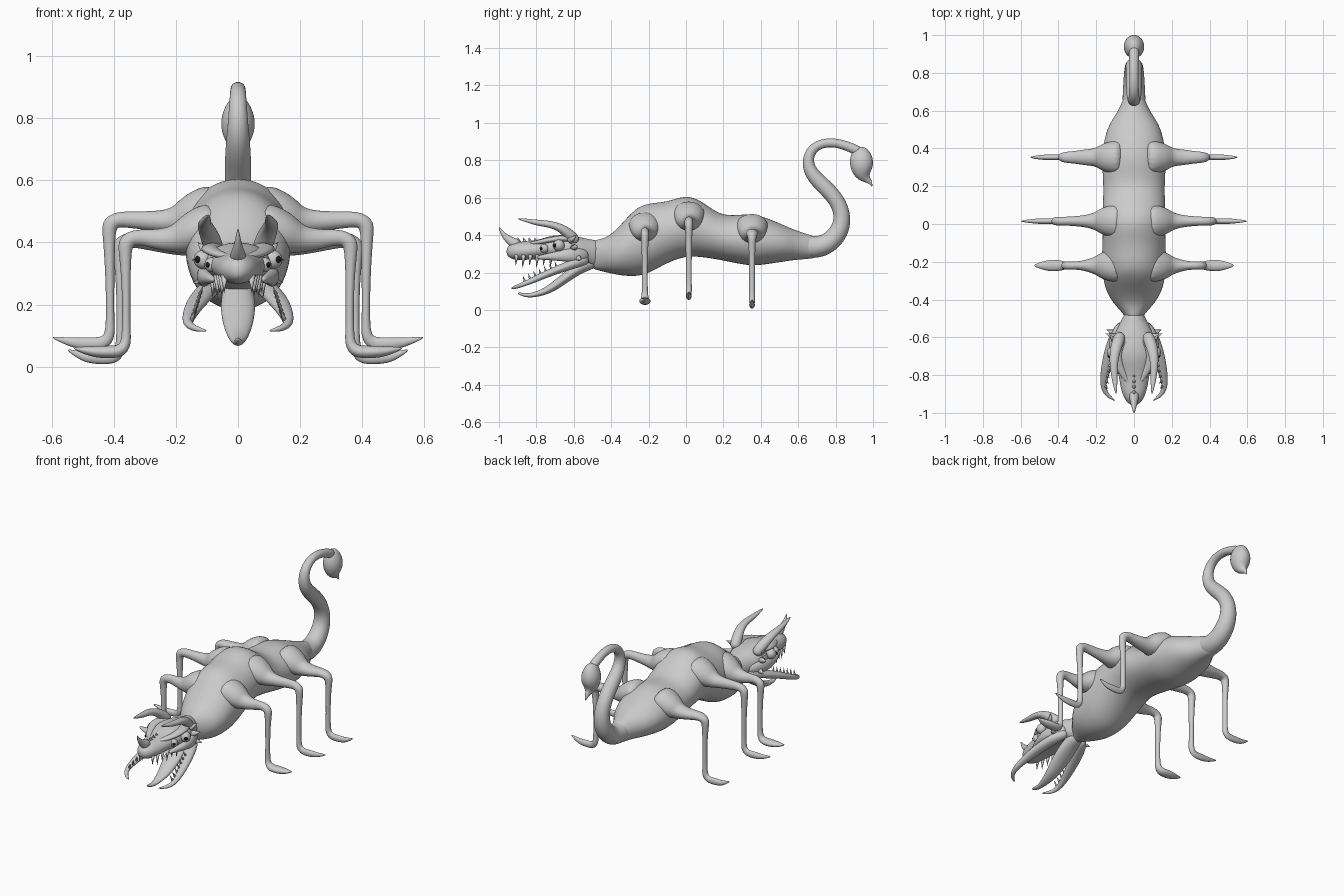
import bpy, bmesh, math
from mathutils import Vector, Matrix

X, Y = Vector((1, 0, 0)), Vector((0, 1, 0))


def finish(name, bm, mirror, subdiv, mat=None):
    bmesh.ops.recalc_face_normals(bm, faces=bm.faces)
    me = bpy.data.meshes.new(name)
    bm.to_mesh(me)
    bm.free()
    for p in me.polygons:
        p.use_smooth = True
    if mat:
        me.materials.append(mat)
    ob = bpy.data.objects.new(name, me)
    bpy.context.collection.objects.link(ob)
    if mirror:
        ob.modifiers.new("mirror", "MIRROR").use_mirror_merge = False
    if subdiv:
        s = ob.modifiers.new("smooth", "SUBSURF")
        s.levels = s.render_levels = subdiv
    return ob


def sweep(name, rows, side=X, mirror=False, flat=None, n=16):
    """Loft ellipses along a path; rows are (x, y, z, radius along side, other radius)."""
    bm = bmesh.new()
    pts = [Vector(r[:3]) for r in rows]
    rings = []
    for i, r in enumerate(rows):
        a = (pts[i] - pts[i - 1]).normalized() if i else Vector()
        b = (pts[i + 1] - pts[i]).normalized() if i < len(pts) - 1 else Vector()
        t = Vector(flat) if flat else (a + b).normalized()
        s = (side - t * side.dot(t)).normalized()
        u = t.cross(s)
        ring = []
        for k in range(n):
            q = 2 * math.pi * k / n
            ring.append(bm.verts.new(pts[i] + (s * math.cos(q) * r[3] + u * math.sin(q) * r[4]) / 0.97))
        rings.append(ring)
    for a, b in zip(rings, rings[1:]):
        for k in range(n):
            bm.faces.new((a[k], a[(k + 1) % n], b[(k + 1) % n], b[k]))
    bm.faces.new(rings[0])
    bm.faces.new(rings[-1])
    return finish(name, bm, mirror, 2)


def profile(rows):
    """(y, top, bottom, half width) to sweep rows on the centre plane."""
    return [(0, y, (t + b) / 2, w, (t - b) / 2) for y, t, b, w in rows]


def spikes(name, items, mirror=False):
    """Cones from (base, tip, radius)."""
    bm = bmesh.new()
    for base, tip, r in items:
        b, t = Vector(base), Vector(tip)
        m = Matrix.Translation((b + t) / 2) @ (t - b).to_track_quat('Z', 'Y').to_matrix().to_4x4()
        bmesh.ops.create_cone(bm, cap_ends=True, segments=8, radius1=r, radius2=0.0005,
                              depth=(t - b).length, matrix=m)
    finish(name, bm, mirror, 0)


def ball(name, loc, r, mat=None):
    bm = bmesh.new()
    bmesh.ops.create_uvsphere(bm, u_segments=20, v_segments=12, radius=r, matrix=Matrix.Translation(loc))
    finish(name, bm, True, 0, mat)


# Humped body
sweep("body", profile([
    (-0.52, .36, .23, .035), (-0.48, .375, .215, .05), (-0.42, .385, .20, .11),
    (-0.35, .45, .185, .15), (-0.27, .545, .18, .165), (-0.20, .57, .195, .17),
    (-0.10, .575, .255, .165), (0.0, .615, .29, .165), (0.08, .585, .285, .165),
    (0.18, .505, .27, .16), (0.27, .505, .25, .165), (0.36, .515, .235, .168),
    (0.46, .48, .25, .155), (0.54, .445, .262, .125), (0.60, .42, .27, .08),
    (0.68, .395, .275, .05), (0.71, .38, .285, .035)]), flat=Y)

# Curled tail and sting
sweep("tail", [(0, y, z, r, r) for y, z, r in [
    (.60, .345, .06), (.68, .333, .06), (.745, .345, .056), (.80, .39, .053), (.833, .45, .048),
    (.835, .52, .044), (.805, .59, .042), (.75, .65, .042), (.69, .705, .04), (.652, .765, .034),
    (.655, .83, .029), (.69, .875, .026), (.745, .895, .024), (.81, .893, .024),
    (.88, .87, .025), (.94, .84, .028)]])
sweep("tail_sting", [(0, y, z, a, b) for y, z, a, b in [
    (.925, .87, .015, .02), (.93, .85, .035, .045), (.937, .81, .053, .062), (.94, .765, .055, .062),
    (.945, .725, .04, .045), (.962, .70, .018, .022), (.985, .685, .009, .011), (.995, .66, .003, .003)]])

# Three pairs of legs: y, hip z, knee x, sole z, toe x, toe z, thigh radius, foot half width
for name, y, z, k, s, tx, tz, r, fw in [
        ("front_leg", -.22, .41, .36, .025, .53, .06, .028, .032),
        ("middle_leg", .015, .468, .412, .052, .60, .095, .030, .016),
        ("rear_leg", .353, .402, .378, .006, .55, .055, .042, .016)]:
    sweep(name, [
        (.05, y, z + .06, .09, .07), (.12, y, z + .035, .085, .07), (.17, y, z + .01, .07, .06),
        (.205, y, z, .045, .043), (.26, y, z, r, .032), (k - .06, y, z + .006, r * .75, .026),
        (k - .02, y, z + .006, r * .6 + .005, .025), (k + .005, y, z - .012, .022, .028),
        (k + .003, y, z - .06, .018, .018), (k, y, .25, .015, .013), (k, y, s + .09, .015, .013),
        (k, y, s + .05, .017, .018), (k + .018, y, s + .022, fw * .8, .022),
        (k + .07, y, s + .022, fw, .021), (k + .12, y, s + .024, fw * .75, .016),
        (tx, y, tz, .004, .003)], side=Y, mirror=True)

# Skull
sweep("head", profile([
    (-.45, .37, .22, .04), (-.51, .375, .235, .065), (-.57, .39, .245, .10), (-.64, .40, .262, .113),
    (-.71, .40, .268, .105), (-.77, .38, .272, .085), (-.84, .365, .27, .075),
    (-.90, .365, .265, .062), (-.94, .35, .275, .042), (-.96, .33, .295, .015)]), flat=(0, -1, 0))
sweep("cheek", [(.06, -.52, .29, .02, .03), (.105, -.59, .295, .025, .04), (.115, -.66, .29, .022, .03),
                (.098, -.73, .285, .018, .018), (.078, -.80, .28, .01, .01)], mirror=True)
sweep("brow", [(.05, -.60, .375, .03, .02), (.095, -.66, .385, .03, .016), (.09, -.73, .375, .025, .014),
               (.06, -.79, .36, .018, .012), (.03, -.84, .355, .01, .008)], mirror=True)

# Forward-swept horns
sweep("horn", [(.07, -.58, .36, .03, .03), (.085, -.625, .405, .032, .03), (.10, -.67, .44, .028, .022),
               (.108, -.73, .46, .022, .018), (.105, -.79, .465, .018, .016), (.10, -.85, .478, .012, .01),
               (.095, -.90, .488, .003, .003)], mirror=True)
sweep("nose_horn", [(0, -.89, .345, .03, .03), (0, -.935, .365, .022, .025), (0, -.965, .39, .013, .016),
                    (0, -.985, .415, .008, .01), (0, -1.0, .445, .002, .002)])

# Lower jaw and side mandibles
sweep("lower_jaw", [(0, -.47, .275, .035, .045), (0, -.55, .24, .05, .035), (0, -.62, .19, .057, .027),
                    (0, -.69, .137, .048, .025), (0, -.75, .098, .034, .019), (0, -.82, .078, .018, .012),
                    (0, -.86, .078, .014, .011), (0, -.90, .09, .006, .005)])
mand = [(.055, -.52, .275, .025, .03), (.095, -.59, .25, .034, .026), (.122, -.67, .222, .034, .022),
        (.145, -.75, .19, .028, .019), (.16, -.82, .158, .02, .016), (.163, -.87, .137, .014, .012),
        (.14, -.91, .122, .011, .01), (.10, -.935, .115, .003, .003)]
sweep("mandible", mand, mirror=True)

# Teeth on the snout and mandibles, crest spikes on the nose
teeth = []
for i in range(6):
    y = -.72 - i * .037
    x = .082 - i * .0075
    teeth.append(((x, y, .295), (x, y - .006, .225 + .012 * (i % 2)), .012))
for i in range(7):
    f = i / 6
    p = Vector((.125, -.69, .225)).lerp(Vector((.15, -.86, .148)), f)
    teeth.append((p, p + Vector((-.012, -.012, .035)), .008))
spikes("teeth", teeth, mirror=True)
spikes("nose_crest", [((0, -.80 - i * .03, .355), (0, -.81 - i * .03, .388), .014) for i in range(4)])
spikes("cheek_spines", [((.10, -.60, .33), (.15, -.58, .345), .022), ((.10, -.62, .37), (.13, -.585, .40), .02),
                        ((.10, -.58, .28), (.145, -.56, .27), .022)], mirror=True)

# Two pairs of eyes with dark pupils
dark = bpy.data.materials.new("pupil_black")
dark.diffuse_color = (0.01, 0.01, 0.01, 1)
for label, loc, r in [("rear", (.112, -.68, .345), .031), ("front", (.084, -.757, .328), .024)]:
    ball(label + "_eye", loc, r)
    d = Vector((.65, -.75, 0)).normalized()
    ball(label + "_pupil", Vector(loc) + d * r * .75, r * .4, dark)
